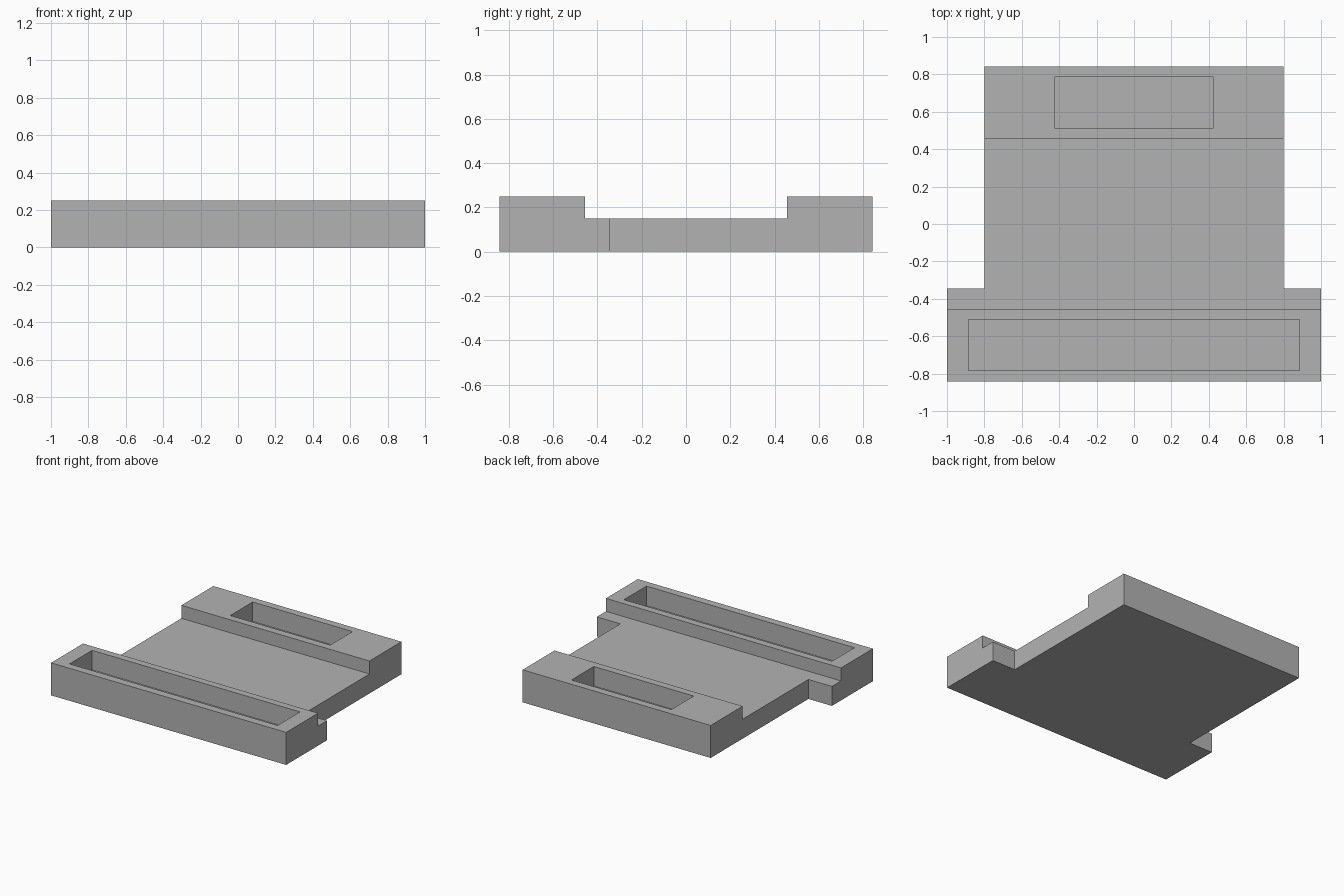
import bpy
import bmesh
from mathutils import Matrix, Vector

if "Cube" in bpy.data.objects:
    bpy.data.objects.remove(bpy.data.objects["Cube"], do_unlink=True)

grey = bpy.data.materials.new("plain grey")
grey.use_nodes = True
colour = (0.45, 0.45, 0.45, 1)
grey.diffuse_color = colour
grey.node_tree.nodes["Principled BSDF"].inputs["Base Color"].default_value = colour


def make_object(name, bm):
    bmesh.ops.recalc_face_normals(bm, faces=bm.faces)
    mesh = bpy.data.meshes.new(name)
    bm.to_mesh(mesh)
    bm.free()
    mesh.materials.append(grey)
    obj = bpy.data.objects.new(name, mesh)
    bpy.context.collection.objects.link(obj)
    return obj


def box(name, low, high):
    low, high = Vector(low), Vector(high)
    bm = bmesh.new()
    matrix = Matrix.Translation((low + high) / 2) @ Matrix.Diagonal(high - low).to_4x4()
    bmesh.ops.create_cube(bm, size=1, matrix=matrix)
    return make_object(name, bm)


HEIGHT, DECK, FLOOR = 0.25, 0.15, 0.10
END, STEP = 0.843, 0.455

# Stepped tray: side profile swept across the full width
profile = [(-END, 0), (END, 0), (END, HEIGHT), (STEP, HEIGHT),
           (STEP, DECK), (-STEP, DECK), (-STEP, HEIGHT), (-END, HEIGHT)]
bm = bmesh.new()
side = bm.faces.new([bm.verts.new((-1, y, z)) for y, z in profile])
sweep = bmesh.ops.extrude_face_region(bm, geom=[side])
moved = [v for v in sweep["geom"] if isinstance(v, bmesh.types.BMVert)]
bmesh.ops.translate(bm, verts=moved, vec=(2, 0, 0))
tray = make_object("stepped_tray", bm)

# Side notches that narrow the deck, and the two blind pockets
cutters = [
    box("left_notch", (0.8, -0.345, -1), (2, 2, 1)),
    box("right_notch", (-2, -0.345, -1), (-0.8, 2, 1)),
    box("front_pocket", (-0.885, -0.783, FLOOR), (0.885, -0.51, 1)),
    box("back_pocket", (-0.425, 0.513, FLOOR), (0.425, 0.785, 1)),
]
bpy.context.view_layer.objects.active = tray
for cutter in cutters:
    cutter.hide_render = True
    cut = tray.modifiers.new(cutter.name, 'BOOLEAN')
    cut.operation = 'DIFFERENCE'
    cut.solver = 'EXACT'
    cut.object = cutter
    bpy.ops.object.modifier_apply(modifier=cut.name)
    bpy.data.objects.remove(cutter, do_unlink=True)
